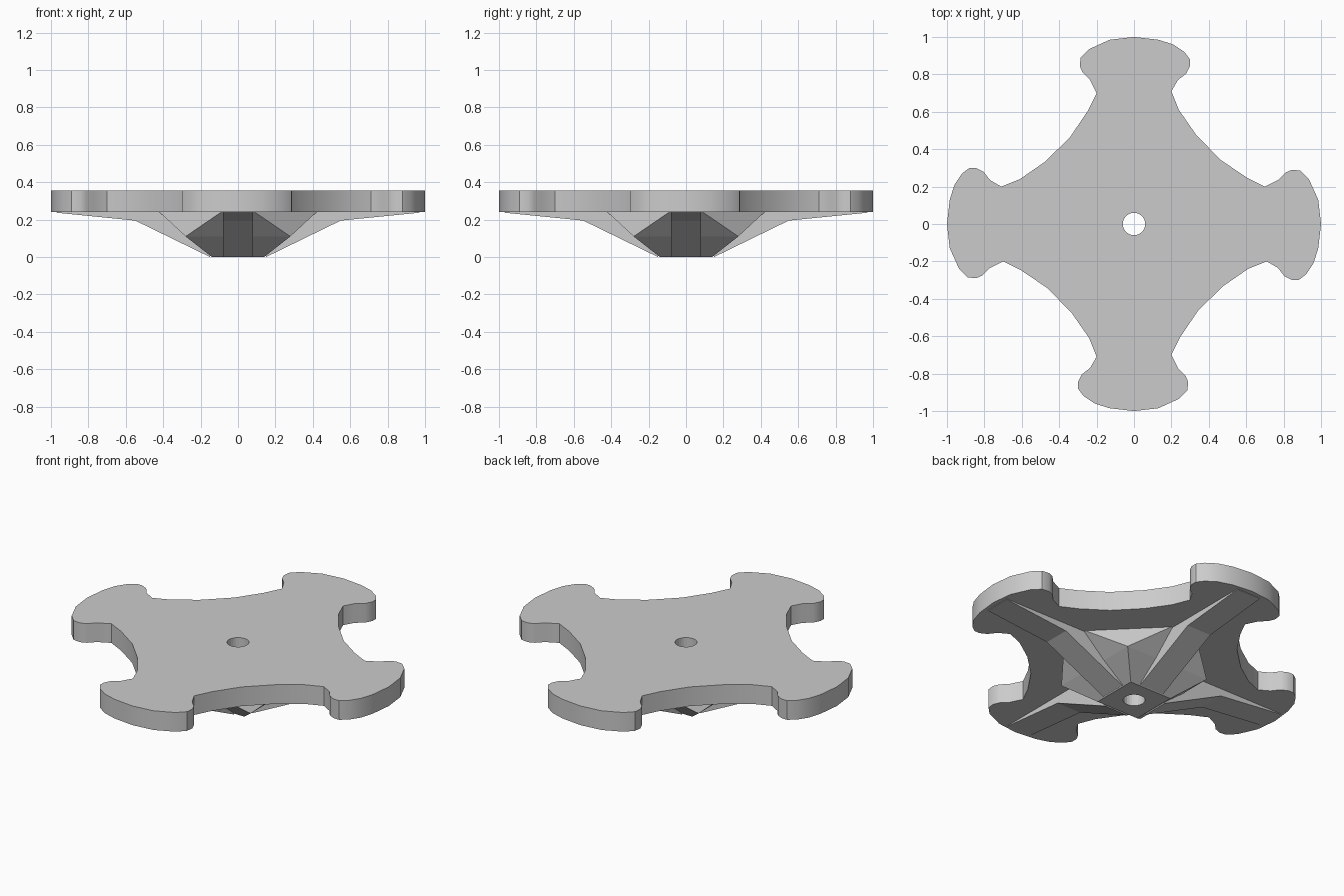
import bpy, bmesh, math
from mathutils import Matrix

cube = bpy.data.objects.get("Cube")
if cube:
    bpy.data.objects.remove(cube, do_unlink=True)

grey = bpy.data.materials.new("plain grey")
grey.use_nodes = True
GREY = (0.6, 0.6, 0.6, 1)
grey.diffuse_color = GREY
grey.node_tree.nodes["Principled BSDF"].inputs["Base Color"].default_value = GREY

BASE, TOP = 0.24, 0.355   # underside and top of the plate


def finish(bm, name):
    bmesh.ops.recalc_face_normals(bm, faces=bm.faces)
    mesh = bpy.data.meshes.new(name)
    bm.to_mesh(mesh)
    bm.free()
    mesh.materials.append(grey)
    obj = bpy.data.objects.new(name, mesh)
    bpy.context.collection.objects.link(obj)
    return obj


def prism(points, shift, name):
    """Extrude a closed outline of 3D points along a vector."""
    bm = bmesh.new()
    face = bm.faces.new([bm.verts.new(p) for p in points])
    ext = bmesh.ops.extrude_face_region(bm, geom=[face])
    bmesh.ops.translate(bm, vec=shift,
                        verts=[v for v in ext["geom"] if isinstance(v, bmesh.types.BMVert)])
    return finish(bm, name)


def quarter_turns(x, y):
    return [(x, y), (y, -x), (-x, -y), (-y, x)]


# Plate: one quarter of the outline, turned four times
quarter = [(0, 1), (0.13, 0.985), (0.21, 0.96), (0.27, 0.92), (0.3, 0.88),
           (0.3, 0.845), (0.28, 0.805), (0.235, 0.77), (0.2, 0.71), (0.24, 0.61),
           (0.33, 0.48), (0.46, 0.345), (0.6, 0.25), (0.7, 0.2), (0.77, 0.235),
           (0.81, 0.275), (0.845, 0.29), (0.89, 0.285), (0.935, 0.24), (0.985, 0.13)]
outline = [quarter_turns(x, y)[turn] for turn in range(4) for x, y in quarter]
plate = prism([(x, y, BASE) for x, y in outline], (0, 0, TOP - BASE), "plate")

# Hub: tapered square block with its upper corners cut away
bm = bmesh.new()
for x, y, z in [(0.14, 0.14, 0), (0.28, 0.28, 0.11), (0.42, 0.09, BASE), (0.09, 0.42, BASE)]:
    for px, py in quarter_turns(x, y):
        bm.verts.new((px, py, z))
bmesh.ops.convex_hull(bm, input=bm.verts)
bmesh.ops.dissolve_limit(bm, angle_limit=math.radians(3), verts=bm.verts, edges=bm.edges)
hub = finish(bm, "hub")

# Centre hole through plate and hub
bm = bmesh.new()
bmesh.ops.create_cone(bm, cap_ends=True, segments=24, radius1=0.06, radius2=0.06, depth=2)
cutter = finish(bm, "hole_cutter")
cutter.hide_render = True
cutter.hide_viewport = True
for obj in (plate, hub):
    mod = obj.modifiers.new("hole", "BOOLEAN")
    mod.operation = "DIFFERENCE"
    mod.solver = "EXACT"
    mod.object = cutter

# Ribs: bent wedge under each arm
profile = [(0.15, 0), (0.55, 0.195), (0.97, 0.237), (0.97, 0.26), (0.15, 0.26)]
for i, side in enumerate(("left", "back", "right", "front")):
    rib = prism([(x, -0.08, z) for x, z in profile], (0, 0.16, 0), side + "_rib")
    rib.data.transform(Matrix.Rotation(i * math.pi / 2, 4, "Z"))

# Soft shading on the plate rim, with sharp corners kept
bpy.ops.object.select_all(action="DESELECT")
plate.select_set(True)
bpy.context.view_layer.objects.active = plate
bpy.ops.object.shade_smooth_by_angle(angle=math.radians(30))
